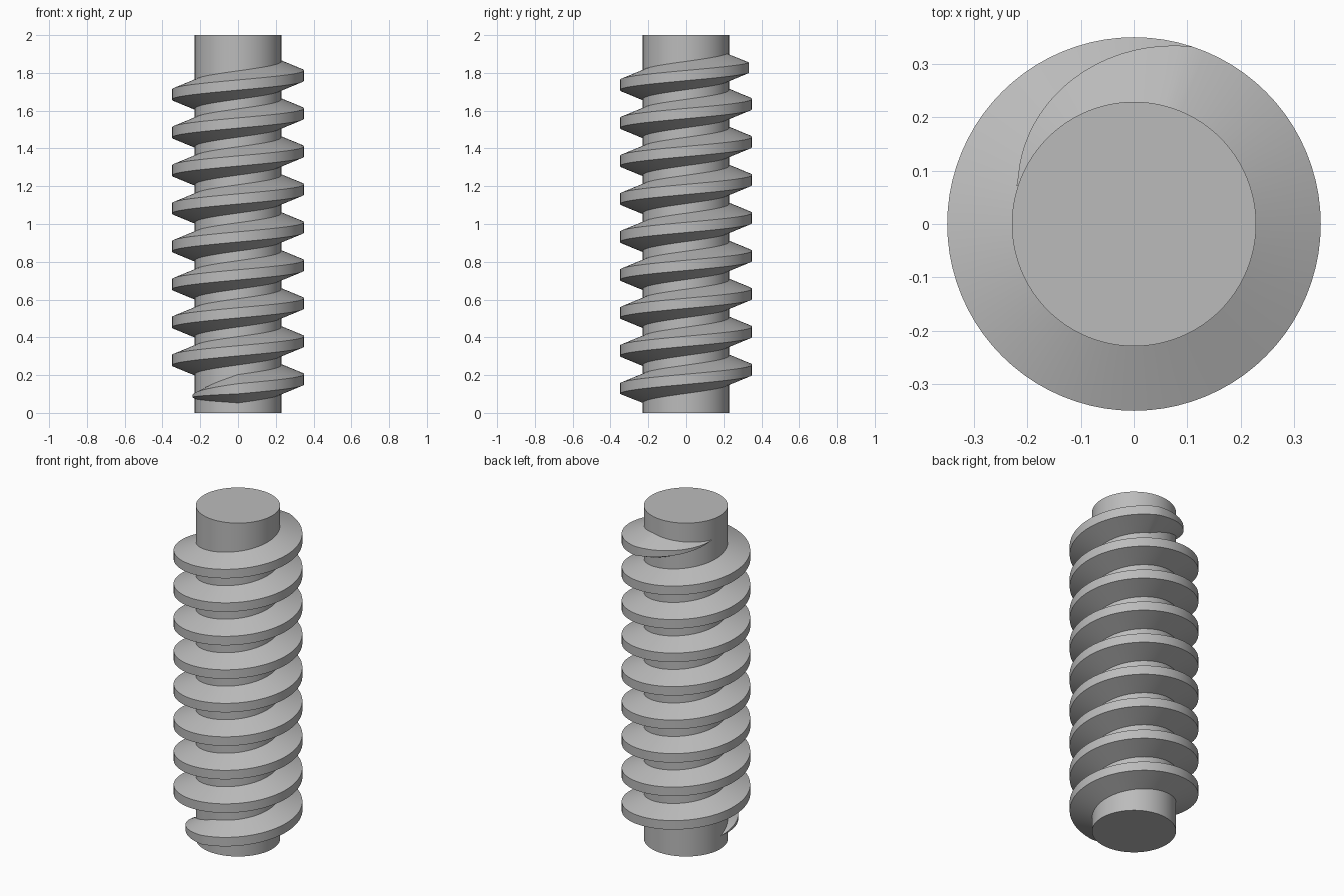
import bpy
import bmesh
from math import cos, sin, radians

default = bpy.data.objects.get("Cube")
if default:
    bpy.data.objects.remove(default, do_unlink=True)

HEIGHT, CORE_R, CREST_R = 2.0, 0.229, 0.35
PITCH = 0.201
START, END, TAPER = 180, 162 + 9 * 360, 90   # thread angles in degrees
Z_AT_ZERO = 0.178 - PITCH                    # thread centre height at angle 0
ROOT_HALF, CREST_HALF = 0.075, 0.027
STEP = 4.5

steel = bpy.data.materials.new("grey_steel")
steel.use_nodes = True
grey = (0.5, 0.5, 0.5, 1)
steel.diffuse_color = grey
steel.node_tree.nodes["Principled BSDF"].inputs["Base Color"].default_value = grey


def finish(obj):
    """Give the part its colour and smooth shading with sharp edges."""
    obj.data.materials.append(steel)
    bpy.ops.object.select_all(action='DESELECT')
    obj.select_set(True)
    bpy.context.view_layer.objects.active = obj
    bpy.ops.object.shade_smooth_by_angle(angle=radians(30))


# Round core
bpy.ops.mesh.primitive_cylinder_add(vertices=96, radius=CORE_R, depth=HEIGHT,
                                    location=(0, 0, HEIGHT / 2))
core = bpy.context.object
core.name = "core_shaft"
finish(core)

# Helical thread: a trapezoid swept upward, fading out at both ends
slope = (ROOT_HALF - CREST_HALF) / (CREST_R - CORE_R)
SINK = 0.012                                 # root overlap into the core
bm = bmesh.new()
rings = []
count = round((END - START) / STEP)
for i in range(count + 1):
    angle = START + (END - START) * i / count
    size = max(0.02, min(1, (angle - START) / TAPER, (END - angle) / TAPER))
    z = Z_AT_ZERO + PITCH * angle / 360
    root = ROOT_HALF * size + SINK * slope
    crest = CREST_HALF * size
    outer = CORE_R + (CREST_R - CORE_R) * size
    inner = CORE_R - SINK
    section = [(inner, -root), (outer, -crest), (outer, crest), (inner, root)]
    a = radians(angle)
    rings.append([bm.verts.new((r * cos(a), r * sin(a), z + dz)) for r, dz in section])

for low, high in zip(rings, rings[1:]):
    for j in range(4):
        k = (j + 1) % 4
        bm.faces.new((low[j], low[k], high[k], high[j]))
bm.faces.new(rings[0])
bm.faces.new(rings[-1])
bmesh.ops.recalc_face_normals(bm, faces=bm.faces)

mesh = bpy.data.meshes.new("screw_thread")
bm.to_mesh(mesh)
bm.free()
thread = bpy.data.objects.new("screw_thread", mesh)
bpy.context.collection.objects.link(thread)
finish(thread)
